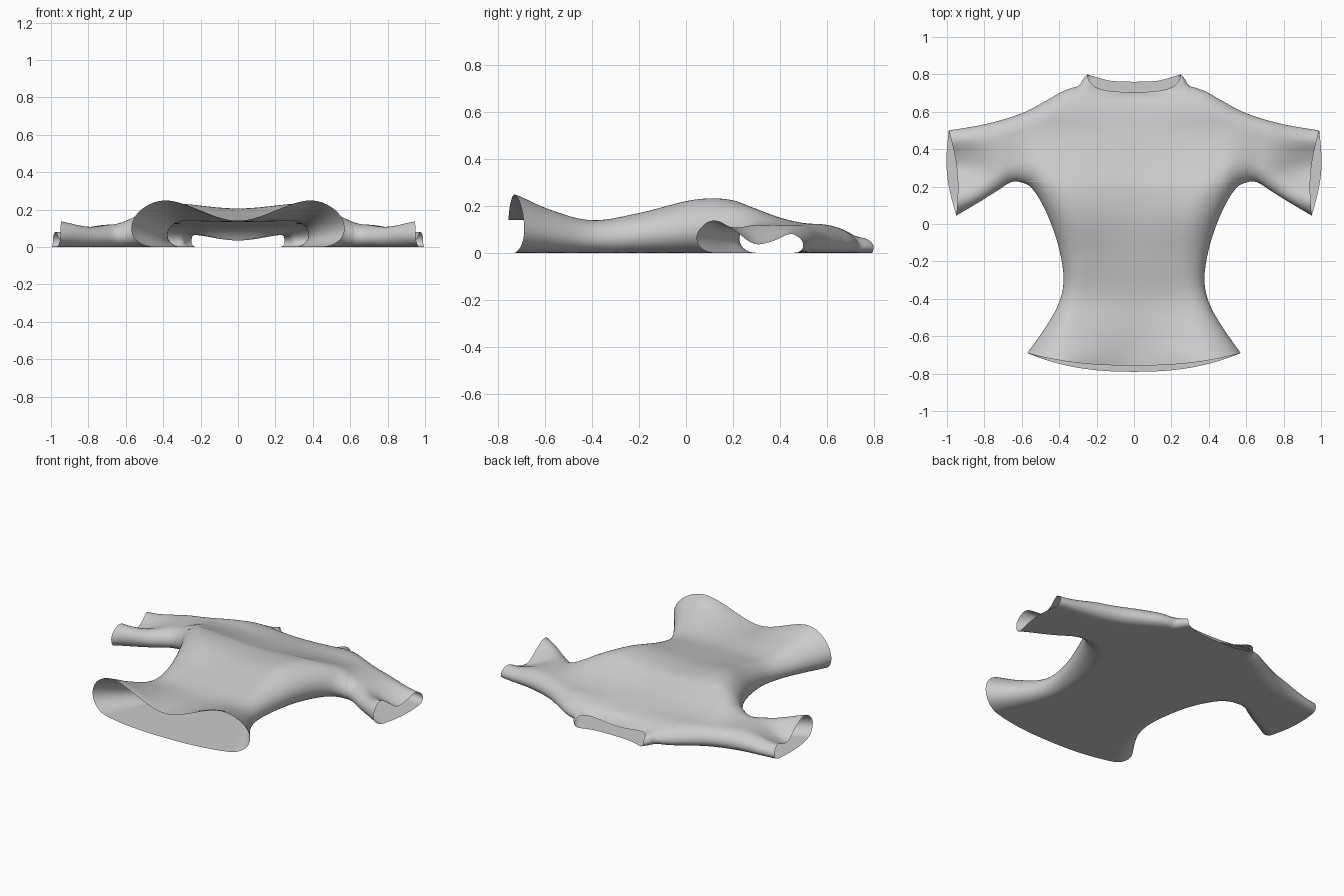
import bpy, bmesh, math
from mathutils import Vector, kdtree
from mathutils.geometry import intersect_point_line

if "Cube" in bpy.data.objects:
    bpy.data.objects.remove(bpy.data.objects["Cube"])


def spline(pts, t):
    """Catmull-Rom through 2D points, t in 0..1"""
    n = len(pts) - 1
    i = min(int(t * n), n - 1)
    f = t * n - i
    P = [Vector((p[0], p[1], 0)) for p in pts]
    b, c = P[i], P[i + 1]
    a = P[i - 1] if i > 0 else b * 2 - c
    d = P[i + 2] if i + 2 <= n else c * 2 - b
    return 0.5 * (2 * b + (c - a) * f + (2 * a - 5 * b + 4 * c - d) * f * f
                  + (3 * b - a - 3 * c + d) * f ** 3)


def smooth(t):
    t = max(0, min(1, t))
    return t * t * (3 - 2 * t)


def table(tab, y):
    """Smooth lookup in a list of (position, height)"""
    if y <= tab[0][0]:
        return tab[0][1]
    for k in range(len(tab) - 1):
        (y0, z0), (y1, z1) = tab[k], tab[k + 1]
        if y <= y1:
            f, h = (y - y0) / (y1 - y0), y1 - y0
            m = [(tab[min(j + 1, len(tab) - 1)][1] - tab[max(j - 1, 0)][1]) /
                 (tab[min(j + 1, len(tab) - 1)][0] - tab[max(j - 1, 0)][0]) for j in (k, k + 1)]
            return ((2 * f**3 - 3 * f * f + 1) * z0 + (f**3 - 2 * f * f + f) * h * m[0]
                    + (3 * f * f - 2 * f**3) * z1 + (f**3 - f * f) * h * m[1])
    return tab[-1][1]


# Plan outlines of the right half
SIDE = [(.57, -.69), (.475, -.555), (.405, -.43), (.377, -.31), (.392, -.17),
        (.435, -.02), (.495, .115), (.555, .2), (.62, .228)]
UNDER = [(.62, .228), (.665, .22), (.74, .172), (.84, .11), (.95, .045)]
OVER = [(.45, .67), (.6, .592), (.79, .535), (.99, .50)]
SHOULDER = [(.25, .80), (.272, .775), (.295, .74), (.34, .725), (.39, .705), (.45, .67)]
NECK_FRONT = [(0, .705), (.12, .71), (.2, .73), (.238, .762), (.25, .80)]
NECK_BACK = [(0, .76), (.12, .765), (.2, .785), (.25, .80)]

# Heights of the upper layer
MIDDLE = [(-.76, .14), (-.6, .14), (-.4, .135), (-.2, .165), (0, .2), (.1, .206), (.2, .2),
          (.3, .172), (.4, .145), (.5, .125), (.6, .108), (.66, .09), (.69, .06), (.705, .035)]
FLANK = [(-.72, .25), (-.6, .195), (-.4, .14), (-.2, .172), (0, .227), (.1, .237), (.2, .225),
         (.3, .187), (.4, .15), (.5, .127), (.6, .12), (.7, .095), (.8, .07)]
CUFF = [(.05, .15), (.11, .15), (.2, .1), (.29, .037), (.37, .05), (.44, .08), (.5, .075)]


def height(x, y):
    w = smooth(x / .4)
    h = table(MIDDLE, y) * (1 - w) + table(FLANK, y) * w
    a = smooth((x - .48) / .2) * smooth((y + .1) / .3)
    h = h * (1 - a) + .12 * a
    b = smooth((x - .68) / .29)
    return h * (1 - b) + table(CUFF, y) * b


# Dense sampling of the closed edges, for the rounding distance
chains = [[spline(c, k / 500) for k in range(501)] for c in (SIDE, UNDER, OVER, SHOULDER)]
flat = [(c, k) for c in range(4) for k in range(501)]
kd = kdtree.KDTree(len(flat))
for n, (c, k) in enumerate(flat):
    kd.insert(chains[c][k], n)
kd.balance()


def edge_distance(p):
    q, n, d = kd.find(p)
    c, k = flat[n]
    for j in (k - 1, k):
        if 0 <= j < 500:
            r, f = intersect_point_line(p, chains[c][j], chains[c][j + 1])
            if 0 <= f <= 1:
                d = min(d, (p - r).length)
    return 0 if d < 3e-5 else d


def lift(p, top):
    h, d = height(p.x, p.y), edge_distance(p)
    m = .42 * h
    r = h * (.75 if top else .5)
    q = 1 - min(d / r, 1)
    arc = math.sqrt(max(0, 1 - q * q))
    return Vector((p.x, p.y, m + (h - m) * arc if top else m * (1 - arc)))


bm = bmesh.new()


def patch(fn, nu, nv, top):
    g = [[bm.verts.new(lift(fn(i / nu, j / nv), top)) for i in range(nu + 1)] for j in range(nv + 1)]
    for j in range(nv):
        for i in range(nu):
            f = [g[j][i], g[j][i + 1], g[j + 1][i + 1], g[j + 1][i]]
            bm.faces.new(f if top else f[::-1])


def ease(t):
    return (1 - math.cos(math.pi * t)) / 2


for top in (True, False):
    sag = .067 if top else .1
    neck = NECK_FRONT if top else NECK_BACK
    bow = -.025 if top else .03

    def torso(u, v):
        s = spline(SIDE, v)
        g = math.sin(u * math.pi / 2)
        return Vector((s.x * g, s.y - sag * (1 - v) ** 2 * (1 - g ** 2.4), 0))

    def chest(u, v):
        a = Vector((.62 * math.sin(u * math.pi / 2), .228, 0))
        b = spline(neck, u * 2) if u <= .5 else spline(SHOULDER, u * 2 - 1)
        return a.lerp(b, ease(v))

    def sleeve(u, v):
        t = ease(v)
        p = spline(UNDER, u).lerp(spline(OVER, u), t)
        p.x += bow * math.sin(math.pi * t) * u ** 3
        return p

    patch(torso, 40, 56, top)
    patch(chest, 40, 40, top)
    patch(sleeve, 30, 40, top)

# Join layers along the seams and soften the panel joins
bmesh.ops.remove_doubles(bm, verts=bm.verts, dist=2e-5)
inner = [v for v in bm.verts if not v.is_boundary]
for _ in range(3):
    bmesh.ops.smooth_vert(bm, verts=inner, factor=.4, use_axis_x=False, use_axis_y=False, use_axis_z=True)
for f in bm.faces:
    f.smooth = True

mesh = bpy.data.meshes.new("shirt")
bm.to_mesh(mesh)
bm.free()
shirt = bpy.data.objects.new("shirt", mesh)
bpy.context.collection.objects.link(shirt)
mod = shirt.modifiers.new("mirror", 'MIRROR')
mod.use_axis = (True, False, False)
mod.merge_threshold = .0001
